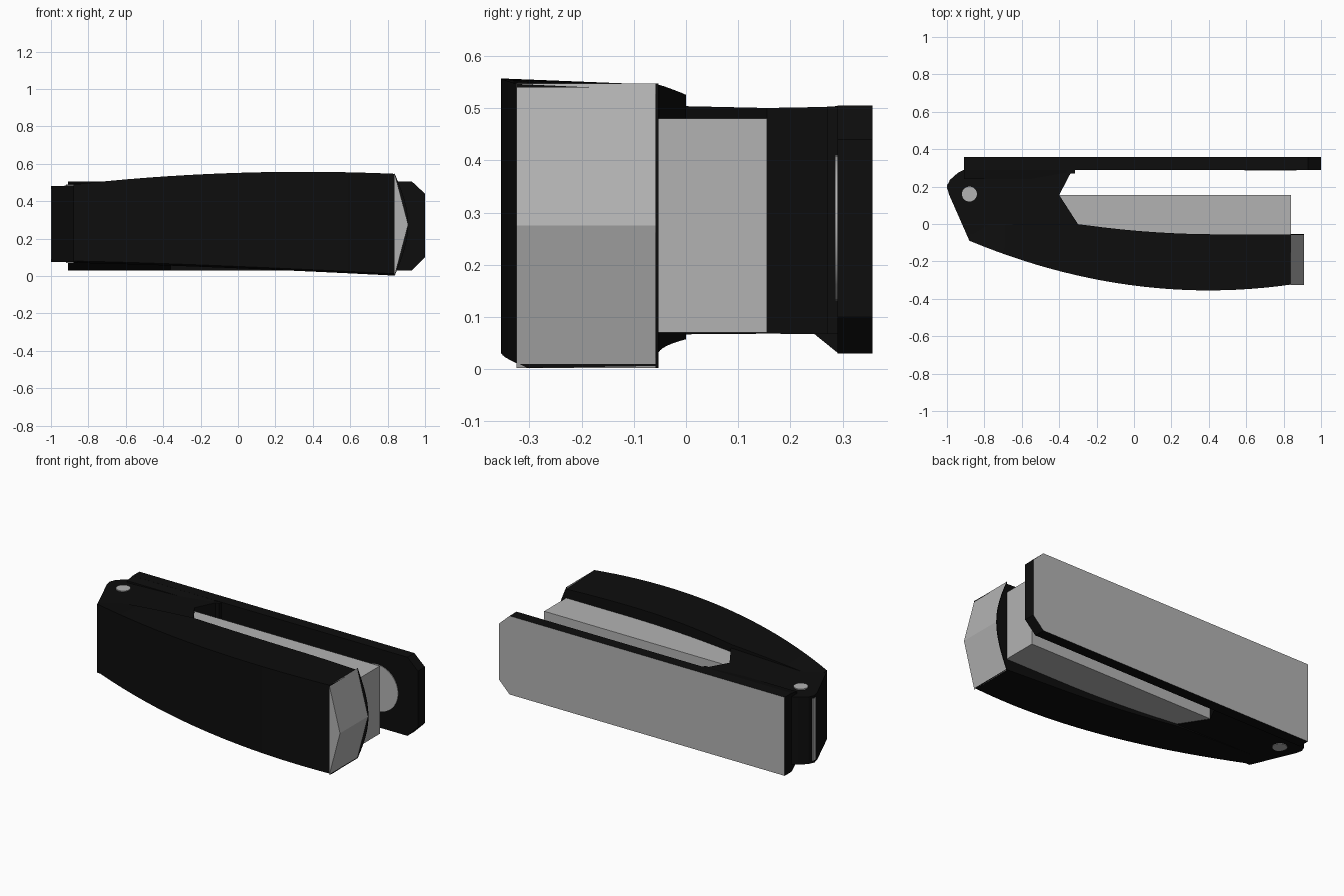
import bpy, bmesh, math

if "Cube" in bpy.data.objects:
    bpy.data.objects.remove(bpy.data.objects["Cube"])

black = bpy.data.materials.new("black_enamel")
black.diffuse_color = (0.004, 0.004, 0.004, 1)
black.use_nodes = True
black.node_tree.nodes["Principled BSDF"].inputs["Base Color"].default_value = black.diffuse_color
steel = bpy.data.materials.new("steel")
steel.diffuse_color = (0.45, 0.45, 0.45, 1)
steel.use_nodes = True
steel.node_tree.nodes["Principled BSDF"].inputs["Base Color"].default_value = steel.diffuse_color


def finish(name, bm, mat):
    bmesh.ops.recalc_face_normals(bm, faces=bm.faces[:])
    me = bpy.data.meshes.new(name)
    bm.to_mesh(me)
    bm.free()
    ob = bpy.data.objects.new(name, me)
    bpy.context.collection.objects.link(ob)
    me.materials.append(mat)
    return ob


def prism(name, pts, bottom, top, mat):
    """Extrude an xy outline between bottom(x, y) and top(x, y)."""
    bm = bmesh.new()
    lo = [bm.verts.new((x, y, bottom(x, y))) for x, y in pts]
    hi = [bm.verts.new((x, y, top(x, y))) for x, y in pts]
    bm.faces.new(lo)
    bm.faces.new(hi)
    n = len(pts)
    for i in range(n):
        j = (i + 1) % n
        bm.faces.new((lo[i], lo[j], hi[j], hi[i]))
    return finish(name, bm, mat)


def loft(name, rings, mat):
    """Skin a list of equal closed rings and cap both ends."""
    bm = bmesh.new()
    vs = [[bm.verts.new(p) for p in r] for r in rings]
    n = len(vs[0])
    for a, b in zip(vs, vs[1:]):
        for i in range(n):
            j = (i + 1) % n
            bm.faces.new((a[i], a[j], b[j], b[i]))
    bm.faces.new(vs[0])
    bm.faces.new(vs[-1])
    return finish(name, bm, mat)


def flat(z):
    return lambda x, y: z


def cylinder(name, loc, r, depth, rot, mat):
    bpy.ops.mesh.primitive_cylinder_add(vertices=32, radius=r, depth=depth, location=loc, rotation=rot)
    ob = bpy.context.object
    ob.name = name
    ob.data.materials.append(mat)
    bpy.ops.object.shade_smooth_by_angle()
    return ob


# Base plate: clipped front corners, grey underside
outline = [(-0.91, 0.03), (0.93, 0.03), (1.0, 0.10), (1.0, 0.44), (0.93, 0.505), (-0.91, 0.505)]
plate = loft("base_plate", [[(x, y, z) for x, z in outline] for y in (0.29, 0.357)], black)
plate.data.materials.append(steel)
for p in plate.data.polygons:
    if p.normal.y > 0.9:
        p.material_index = 1

# Anvil disc on the plate
cylinder("anvil", (0.73, 0.289, 0.27), 0.14, 0.006, (math.pi / 2, 0, 0), steel)

# Curved handle
rings = []
for i in range(25):
    x = -0.88 + 1.72 * i / 24
    y0 = -0.355 + 0.162 * (x - 0.4) ** 2
    u = min(max((0.45 - x) / 0.75, 0), 1)
    y1 = -0.055 + 0.055 * u * u
    zt = 0.557 - 0.045 * (x - 0.35) ** 2
    zb = 0.07 - 0.068 * ((x + 0.9) / 1.74) ** 1.3
    rings.append([(x, y0, zb + 0.01), (x, y0 + 0.02, zb), (x, y1, zb + 0.004),
                  (x, y1, zt - 0.012), (x, y0, zt)])
handle = loft("handle", rings, black)
bpy.context.view_layer.objects.active = handle
handle.select_set(True)
bpy.ops.object.shade_smooth_by_angle(angle=math.radians(25))

# Hinge housing at the back
prism("hinge_housing",
      [(-0.91, 0.29), (-0.94, 0.275), (-0.985, 0.235), (-1.0, 0.20), (-0.99, 0.16), (-0.88, -0.09),
       (-0.6, -0.1), (-0.3, 0.0), (-0.4, 0.155), (-0.34, 0.27), (-0.315, 0.27), (-0.315, 0.295)],
      lambda x, y: 0.075 - 0.012 * (x + 1),
      lambda x, y: 0.48 + 0.034 * (x + 1), black)

# Flared foot joining housing to plate
loft("housing_foot", [[(-0.91, y, a), (-0.36, y, a), (-0.36, y, b), (-0.91, y, b)]
                      for y, a, b in ((0.24, 0.072, 0.495), (0.292, 0.03, 0.505))], black)

# Grey strip in the rear gap
prism("rear_strip", [(-1.0, 0.185), (-0.95, 0.185), (-0.95, 0.215), (-1.0, 0.215)],
      flat(0.09), flat(0.465), steel)

# Hinge pin
cylinder("hinge_pin", (-0.88, 0.16, 0.28), 0.04, 0.42, (0, 0, 0), steel)

# Staple magazine
prism("magazine", [(-0.4, 0.155), (-0.4, -0.08), (0.84, -0.08), (0.84, 0.155)],
      flat(0.07), flat(0.48), steel)

# Wedge nose cap and the thin dark lip beside it
prof = [(0.838, 0.002), (0.91, 0.275), (0.838, 0.547)]
loft("nose_cap", [[(x, y, z) for x, z in prof] for y in (-0.325, -0.057)], steel)
arc = [(0.838 + 0.072 * math.sin(math.pi * t / 12), 0.002 + 0.545 * t / 12) for t in range(13)]
loft("nose_lip", [[(x, y, z) for x, z in arc] for y in (-0.058, -0.053)], black)
